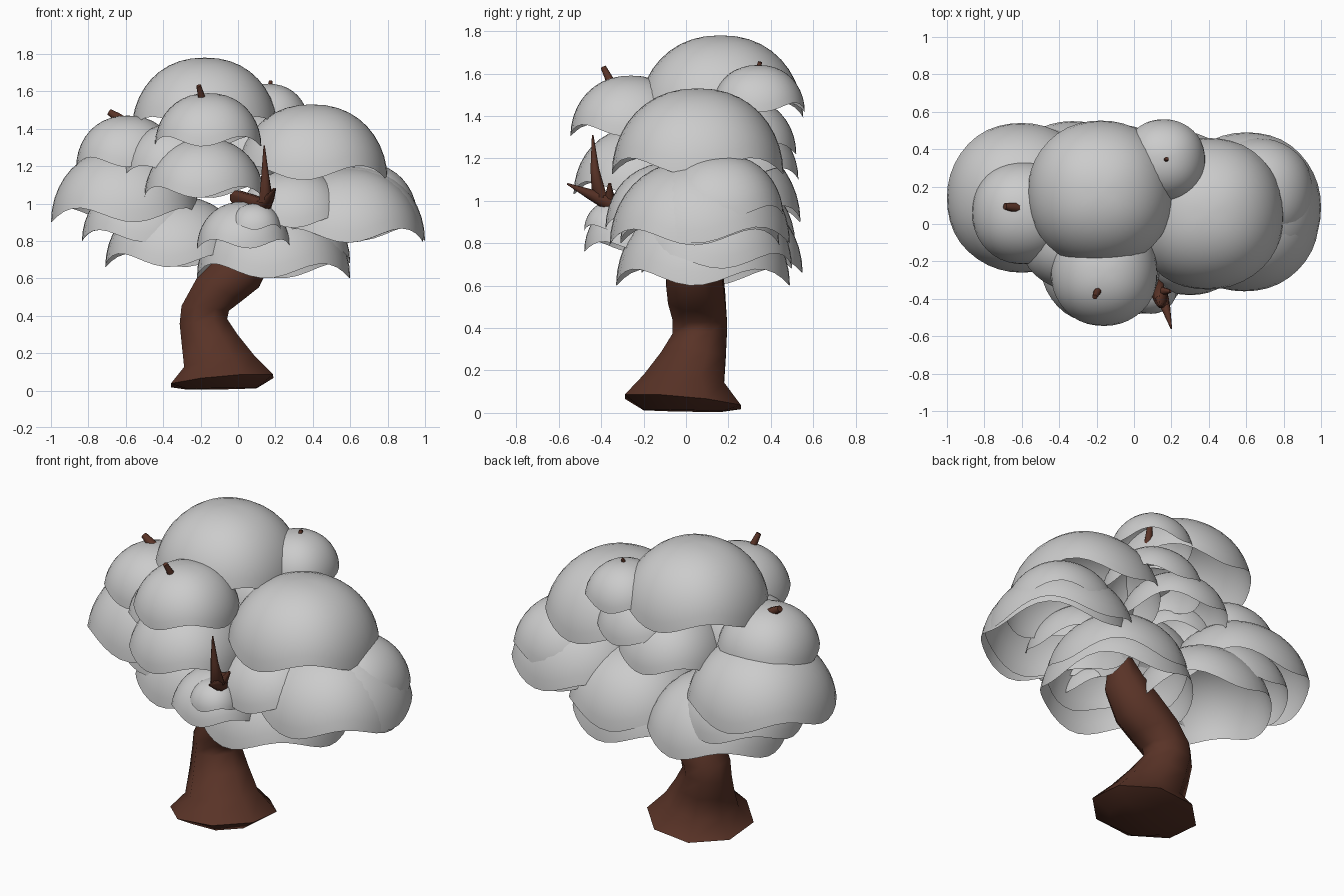
import bpy, bmesh, math
from mathutils import Vector

if "Cube" in bpy.data.objects:
    bpy.data.objects.remove(bpy.data.objects["Cube"])

bark = bpy.data.materials.new("bark")
bark.diffuse_color = (0.1, 0.033, 0.02, 1)
bark.use_nodes = True
bark.node_tree.nodes["Principled BSDF"].inputs["Base Color"].default_value = bark.diffuse_color


def finish(name, bm, mat=None, angle=40):
    me = bpy.data.meshes.new(name)
    bm.normal_update()
    bm.to_mesh(me)
    bm.free()
    ob = bpy.data.objects.new(name, me)
    bpy.context.collection.objects.link(ob)
    if mat:
        me.materials.append(mat)
    bpy.ops.object.select_all(action='DESELECT')
    ob.select_set(True)
    bpy.context.view_layer.objects.active = ob
    bpy.ops.object.shade_smooth_by_angle(angle=math.radians(angle))
    return ob


def bridge(bm, a, b):
    n = len(a)
    for i in range(n):
        j = (i + 1) % n
        bm.faces.new((a[i], a[j], b[j], b[i]))


def leaf_dome(name, x, y, top, r, phase, seg=40, rings=10):
    """Open, slightly boxy hemisphere whose lower rim is scalloped."""
    bm = bmesh.new()
    pole = bm.verts.new((x, y, top))
    prev = None
    for k in range(1, rings + 1):
        ring = []
        for i in range(seg):
            t = math.tau * i / seg
            rim = math.radians(84.5 + 5.5 * math.cos(4 * t + phase))
            p = rim * k / rings
            rho = r * math.sin(p) ** 0.9 * (1 + 0.03 * math.sin(2 * t) ** 2)
            ring.append(bm.verts.new((x + rho * math.cos(t),
                                      y + rho * math.sin(t),
                                      top - r + r * math.cos(p))))
        if prev:
            bridge(bm, ring, prev)
        else:
            for i in range(seg):
                bm.faces.new((pole, ring[i], ring[(i + 1) % seg]))
        prev = ring
    return finish(name, bm)


def limb(name, path, sides=8):
    """Tube through (x, y, z, radius[, slope_x, slope_y]) stations."""
    bm = bmesh.new()
    pts = [Vector(p[:3]) for p in path]
    prev = first = None
    for k, p in enumerate(path):
        if len(p) == 6:
            n = Vector((-p[4], -p[5], 1)).normalized()
        else:
            n = (pts[min(k + 1, len(pts) - 1)] - pts[max(k - 1, 0)]).normalized()
        ref = Vector((0, 1, 0)) if abs(n.y) < 0.9 else Vector((1, 0, 0))
        u = ref.cross(n).normalized()
        v = n.cross(u)
        ring = [bm.verts.new(pts[k] + p[3] * (u * math.cos(math.tau * (i + .5) / sides)
                                              + v * math.sin(math.tau * (i + .5) / sides)))
                for i in range(sides)]
        if prev:
            bridge(bm, prev, ring)
        else:
            first = ring
        prev = ring
    bm.faces.new(first[::-1])
    bm.faces.new(prev)
    return finish(name, bm, bark, 62)


# Canopy domes: x, y, top z, radius
domes = [
    (-.178, .163, 1.78, .39),  # crown
    (.395, .055, 1.53, .405),  # right upper
    (-.60, .14, 1.30, .40),    # left
    (-.59, .06, 1.47, .275),   # left upper
    (-.16, -.26, 1.59, .285),  # front upper
    (.16, .34, 1.64, .22),     # back upper
    (.59, .04, 1.19, .40),     # right
    (.60, .09, 1.20, .40),     # right, towards the back
    (.66, .16, 1.22, .30),     # right small
    (.30, -.07, 1.18, .31),    # right front
    (-.18, -.21, 1.35, .32),   # front
    (-.33, -.07, 1.43, .28),   # left inner
    (-.50, .18, 1.13, .335),   # left lower
    (-.33, .17, 1.04, .38),    # low left
    (.03, -.23, 1.01, .25),    # low front
    (.09, -.34, 1.00, .14),    # low front small
    (.19, .08, 1.01, .41),     # bottom
    (.22, .12, 1.06, .38),     # bottom inner
    (-.08, .24, 1.39, .29),    # back inner
    (.08, .25, 1.49, .27),     # back, under the crown
]
for i, (x, y, top, r) in enumerate(domes):
    leaf_dome(f"leaf_dome_{i + 1}", x, y, top, r, .5 * math.sin(i * 2.1))

# Leaning trunk with flared foot
limb("trunk", [
    (-.085, -.015, .01, .20, .02, -.02),
    (-.085, -.015, .052, .297, .09, -.09),
    (-.10, -.01, .15, .205, .17, -.1),
    (-.15, .035, .27, .165, .15, -.05),
    (-.185, .065, .37, .138, .1, 0),
    (-.175, .065, .44, .138, -.1, 0),
    (-.10, .05, .54, .146, -.5, 0),
    (.01, .04, .64, .145),
    (.09, .03, .76, .12),
    (.11, .02, .90, .07),
])

# Branches and tips poking out of the leaves
limb("front_branch", [(.09, .02, .85, .07), (.0, -.15, 1.03, .045),
                      (.12, -.34, .99, .045), (.15, -.41, 1.02, .04),
                      (.145, -.43, 1.15, .022), (.14, -.44, 1.31, .004)])
limb("front_twig", [(.14, -.36, .99, .04), (.17, -.45, 1.03, .025), (.20, -.56, 1.08, .004)])
limb("front_knot", [(.14, -.36, .99, .03), (.195, -.36, 1.08, .008)])
limb("left_tip", [(-.55, .08, 1.40, .03), (-.65, .09, 1.465, .025), (-.69, .095, 1.49, .018)])
limb("upper_front_tip", [(-.17, -.31, 1.47, .03), (-.195, -.36, 1.57, .02),
                         (-.21, -.39, 1.63, .014)])
limb("back_tip", [(.15, .3, 1.5, .025), (.175, .35, 1.655, .01)])
